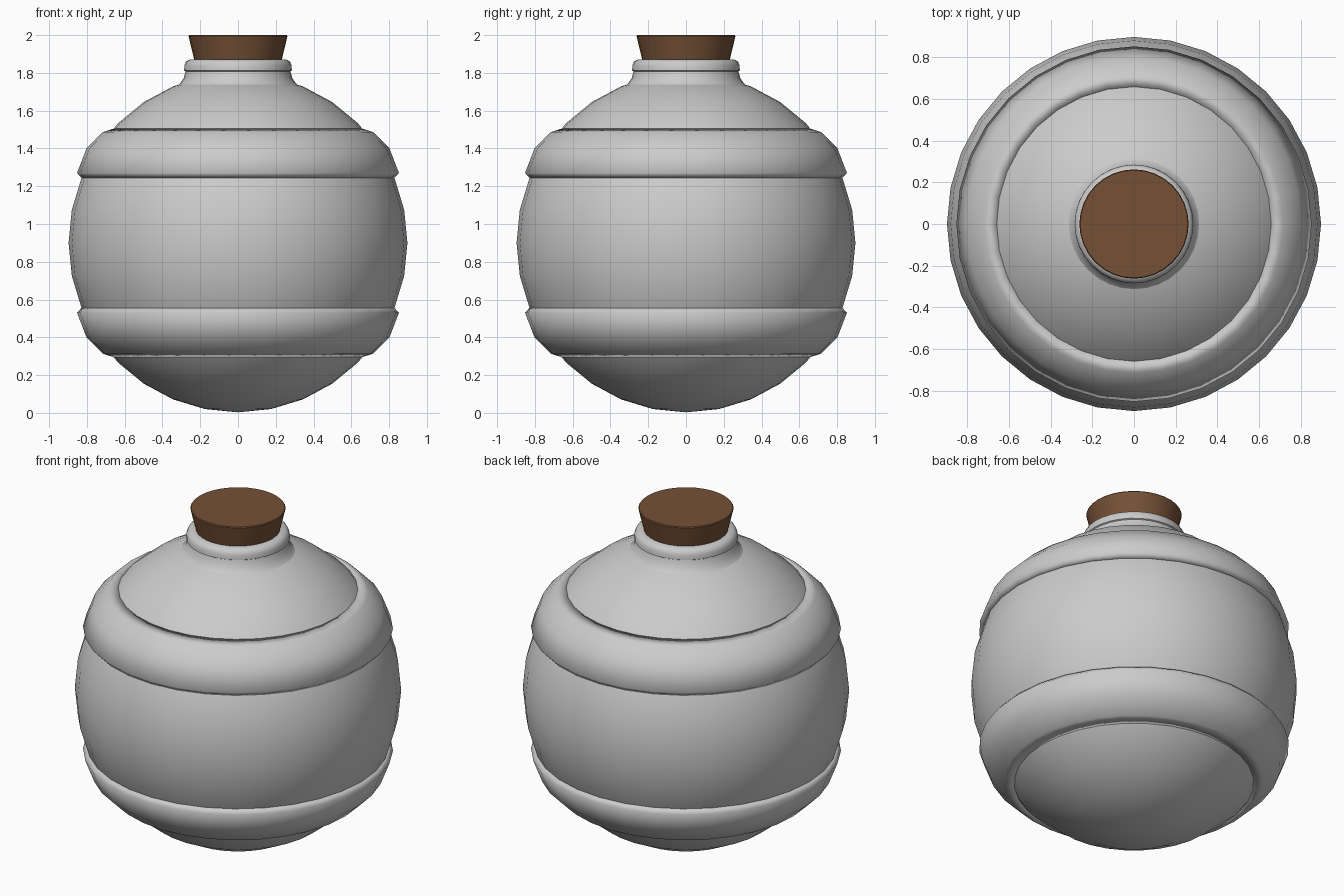
import bpy, math

cube = bpy.data.objects.get("Cube")
if cube:
    bpy.data.objects.remove(cube, do_unlink=True)

SEGMENTS = 32
RADIUS, CENTRE = 0.897, 0.9


def material(name, colour):
    m = bpy.data.materials.new(name)
    m.use_nodes = True
    m.diffuse_color = colour
    m.node_tree.nodes["Principled BSDF"].inputs["Base Color"].default_value = colour
    return m


grey = material("pale grey glaze", (0.6, 0.6, 0.6, 1))
brown = material("cork brown", (0.18, 0.083, 0.037, 1))


def lathe(name, profile, mat, closed=False, angle=None):
    """Spin (radius, z) points, listed bottom to top, around the z axis."""
    verts, rings = [], []
    for r, z in profile:
        count = SEGMENTS if r > 0 else 1
        rings.append([len(verts) + i % count for i in range(SEGMENTS)])
        for i in range(count):
            a = 2 * math.pi * i / SEGMENTS
            verts.append((r * math.cos(a), r * math.sin(a), z))
    faces = []
    pairs = list(zip(rings, rings[1:]))
    if closed:
        pairs.append((rings[-1], rings[0]))
    for low, high in pairs:
        for i in range(SEGMENTS):
            j = (i + 1) % SEGMENTS
            quad = [low[i], low[j], high[j], high[i]]
            faces.append(list(dict.fromkeys(quad)))
    mesh = bpy.data.meshes.new(name)
    mesh.from_pydata(verts, [], faces)
    mesh.materials.append(mat)
    mesh.shade_smooth()
    obj = bpy.data.objects.new(name, mesh)
    bpy.context.collection.objects.link(obj)
    if angle:
        mesh.set_sharp_from_angle(angle=math.radians(angle))
    return obj


def arc(radius, start, end, steps):
    angles = [math.radians(start + (end - start) * i / steps) for i in range(steps + 1)]
    return [(radius * math.cos(a), CENTRE + radius * math.sin(a)) for a in angles]


# Round body
ball = arc(RADIUS, -90, 90, 16)
ball[0], ball[-1] = (0, CENTRE - RADIUS), (0, CENTRE + RADIUS)
lathe("body", ball, grey)

# Raised bands above and below the middle, mirrored about the centre
outer = [(0.852, 1.27), (0.802, 1.4), (0.715, 1.487)]
inner = [(0.658, 1.505), (0.72, 1.38), (0.822, 1.237)]
band = outer + inner
lathe("upper_band", band, grey, closed=True)
lathe("lower_band", [(r, 2 * CENTRE - z) for r, z in reversed(band)], grey, closed=True)

# Flared collar, neck and rounded lip
lathe("neck", [(0.43, 1.64), (0.45, 1.652), (0.445, 1.665), (0.365, 1.703),
               (0.315, 1.735), (0.288, 1.77), (0.278, 1.808), (0.285, 1.812),
               (0.284, 1.84), (0.275, 1.86), (0.255, 1.871), (0.2, 1.871)],
      grey, angle=50)

# Tapered stopper
lathe("cork", [(0, 1.8), (0.215, 1.8), (0.262, 1.995), (0.258, 2.0), (0, 2.0)],
      brown, angle=30)
